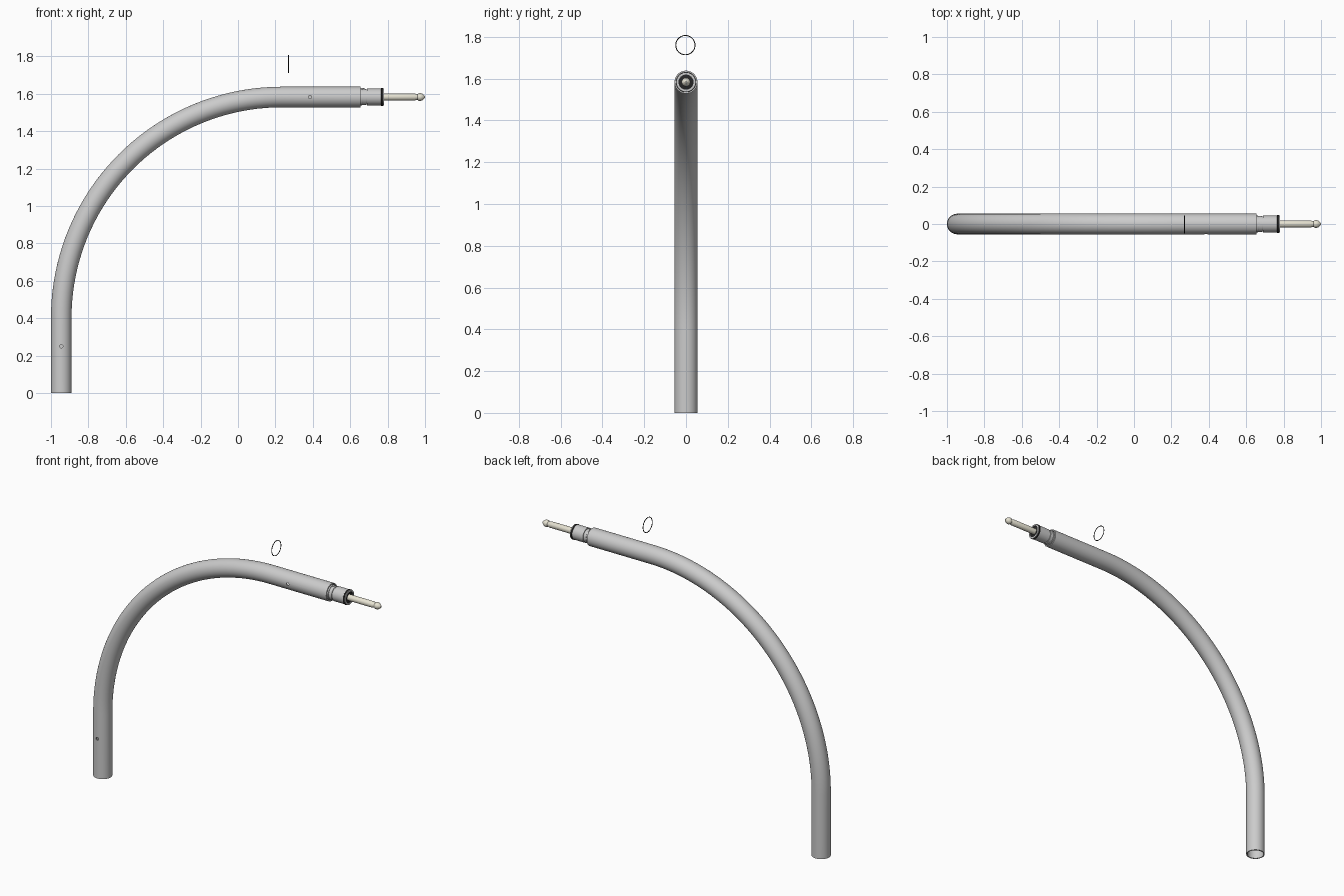
import bpy, bmesh, math
from mathutils import Vector

if "Cube" in bpy.data.objects:
    bpy.data.objects.remove(bpy.data.objects["Cube"])

AX_Z = 1.583          # height of the horizontal arm axis
LEG_X = -0.945        # x of the vertical leg axis
R_OUT, R_IN = 0.055, 0.048
BEND = 1.18           # bend radius
SEG = 48


def material(name, color):
    m = bpy.data.materials.new(name)
    m.diffuse_color = color
    m.use_nodes = True
    m.node_tree.nodes["Principled BSDF"].inputs["Base Color"].default_value = m.diffuse_color
    return m


BLACK = material("black_rubber", (0.02, 0.02, 0.02, 1))
CREAM = material("cream_metal", (0.80, 0.77, 0.65, 1))


def finish(name, bm, mat=None):
    bmesh.ops.recalc_face_normals(bm, faces=bm.faces)
    me = bpy.data.meshes.new(name)
    bm.to_mesh(me)
    bm.free()
    ob = bpy.data.objects.new(name, me)
    bpy.context.collection.objects.link(ob)
    if mat:
        me.materials.append(mat)
    return ob


def smooth(ob):
    bpy.ops.object.select_all(action='DESELECT')
    ob.select_set(True)
    bpy.context.view_layer.objects.active = ob
    bpy.ops.object.shade_smooth_by_angle(angle=math.radians(35))


def bridge(bm, a, b):
    n = len(a)
    for i in range(n):
        bm.faces.new((a[i], a[(i + 1) % n], b[(i + 1) % n], b[i]))


def lathe_x(name, profile, mat=None):
    """Closed solid turned about the arm axis from (x, radius) points."""
    bm = bmesh.new()
    rings = []
    for x, r in profile:
        rings.append([bm.verts.new((x, r * math.cos(2 * math.pi * i / SEG),
                                    AX_Z + r * math.sin(2 * math.pi * i / SEG)))
                      for i in range(SEG)])
    for a, b in zip(rings, rings[1:]):
        bridge(bm, a, b)
    bm.faces.new(rings[0])
    bm.faces.new(rings[-1])
    ob = finish(name, bm, mat)
    smooth(ob)
    return ob


# Bent hollow tube: leg, quarter bend, arm
cx, cz = LEG_X + BEND, AX_Z - BEND
path = [(Vector((LEG_X, 0, 0)), 0.0)]
N = 40
for i in range(N + 1):
    a = math.pi / 2 * i / N
    path.append((Vector((cx - BEND * math.cos(a), 0, cz + BEND * math.sin(a))), a))
path.append((Vector((0.655, 0, AX_Z)), math.pi / 2))

bm = bmesh.new()
walls = []
for r in (R_OUT, R_IN):
    rings = []
    for p, a in path:
        side = Vector((-math.cos(a), 0, math.sin(a)))
        rings.append([bm.verts.new(p + r * (math.cos(t) * side + Vector((0, math.sin(t), 0))))
                      for t in (2 * math.pi * k / SEG for k in range(SEG))])
    for a, b in zip(rings, rings[1:]):
        bridge(bm, a, b)
    walls.append(rings)
for end in (0, -1):
    bridge(bm, walls[0][end], walls[1][end])
tube = finish("bent_tube", bm)

# Small drilled holes in the front wall
for x, z in ((LEG_X, 0.25), (0.385, AX_Z)):
    bpy.ops.mesh.primitive_cylinder_add(vertices=20, radius=0.009, depth=0.06,
                                        location=(x, -0.05, z),
                                        rotation=(math.pi / 2, 0, 0))
    cutter = bpy.context.object
    cutter.hide_render = True
    mod = tube.modifiers.new("hole", 'BOOLEAN')
    mod.operation, mod.solver, mod.object = 'DIFFERENCE', 'EXACT', cutter
    bpy.context.view_layer.objects.active = tube
    bpy.ops.object.modifier_apply(modifier=mod.name)
    bpy.data.objects.remove(cutter)
smooth(tube)

# Turned connector sleeve with a groove and recessed end
lathe_x("connector_sleeve", [
    (0.58, 0.046), (0.662, 0.046), (0.662, 0.042), (0.668, 0.042), (0.668, 0.044),
    (0.684, 0.044), (0.684, 0.040), (0.690, 0.040), (0.690, 0.045), (0.780, 0.045),
    (0.780, 0.036), (0.768, 0.036)])

# Locating pin on top of the sleeve
bpy.ops.mesh.primitive_cylinder_add(vertices=16, radius=0.008, depth=0.012,
                                    location=(0.668, 0, AX_Z + 0.042))
bpy.context.object.name = "locating_pin"
smooth(bpy.context.object)

# Black seal near the sleeve end
lathe_x("seal_ring", [(0.764, 0.044), (0.766, 0.047), (0.774, 0.047), (0.776, 0.044)], BLACK)

# Plug shaft with necked bulb tip
lathe_x("plug_pin", [
    (0.76, 0.019), (0.945, 0.019), (0.952, 0.016), (0.960, 0.015), (0.966, 0.020),
    (0.975, 0.021), (0.985, 0.018), (0.994, 0.011), (1.0, 0.004)], CREAM)

# Loose spare ring floating above the arm
bpy.ops.mesh.primitive_torus_add(major_segments=64, minor_segments=10,
                                 major_radius=0.046, minor_radius=0.0022,
                                 location=(0.27, -0.003, 1.76),
                                 rotation=(0, math.pi / 2, 0))
ring = bpy.context.object
ring.name = "spare_seal_ring"
ring.data.materials.append(BLACK)
smooth(ring)
